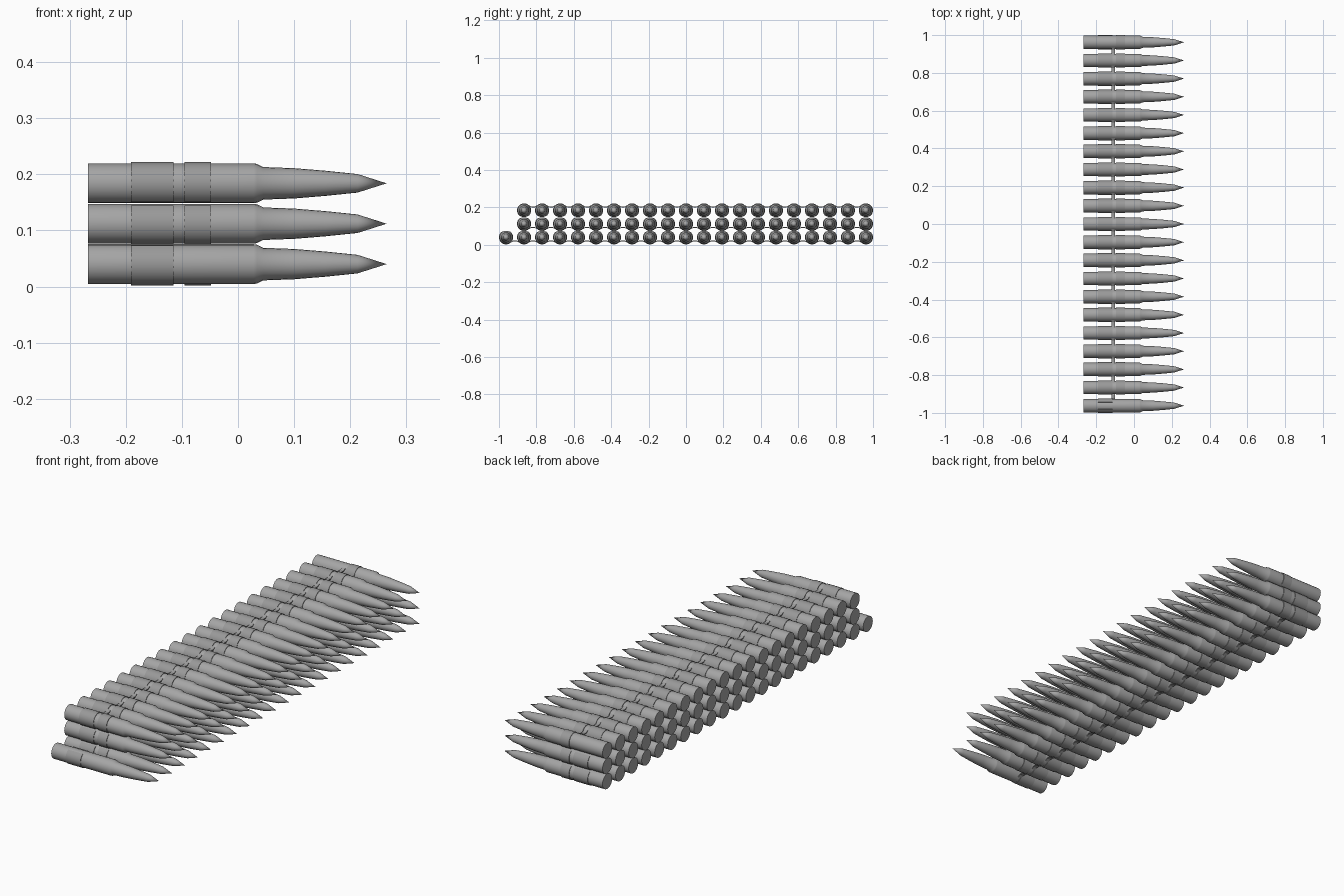
import bpy, bmesh
from math import sin, cos, pi, radians

if "Cube" in bpy.data.objects:
    bpy.data.objects.remove(bpy.data.objects["Cube"])

PITCH, RADIUS = 0.0962, 0.0355
ROWS = [(0.04, 21, -1), (0.112, 20, -1), (0.184, 20, 1)]  # height, count, link side
Y_END = 0.962


def grey(name, value):
    mat = bpy.data.materials.new(name)
    mat.diffuse_color = (value, value, value, 1)
    mat.use_nodes = True
    mat.node_tree.nodes["Principled BSDF"].inputs["Base Color"].default_value = mat.diffuse_color
    return mat


def finish(bm, name, mat):
    bmesh.ops.recalc_face_normals(bm, faces=bm.faces)
    mesh = bpy.data.meshes.new(name)
    bm.to_mesh(mesh)
    bm.free()
    mesh.shade_smooth()
    mesh.set_sharp_from_angle(angle=radians(30))
    mesh.materials.append(mat)
    return mesh


def place(mesh, name, y, z, side=1):
    ob = bpy.data.objects.new(name, mesh)
    ob.location = (0, y, z)
    ob.rotation_euler.x = 0 if side > 0 else pi
    bpy.context.collection.objects.link(ob)


def skin(bm, rings):
    n = len(rings[0])
    for a, b in zip(rings, rings[1:]):
        for i in range(n):
            j = (i + 1) % n
            bm.faces.new((a[i], a[j], b[j], b[i]))


# Cartridge: revolved profile of case, shoulder and pointed tip
def cartridge_mesh(mat, sides=20):
    profile = [(-0.267, RADIUS), (0.028, RADIUS), (0.034, 0.0345), (0.045, 0.029),
               (0.10, 0.027), (0.155, 0.0225), (0.213, 0.0165)]
    bm = bmesh.new()
    rings = [[bm.verts.new((x, r * cos(2 * pi * i / sides), r * sin(2 * pi * i / sides)))
              for i in range(sides)] for x, r in profile]
    skin(bm, rings)
    bm.faces.new(rings[0])
    tip = bm.verts.new((0.265, 0, 0))
    for i in range(sides):
        bm.faces.new((rings[-1][i], rings[-1][(i + 1) % sides], tip))
    return finish(bm, "cartridge", mat)


# Link clip: open C-shaped band, gap at the bottom
def clip_mesh(name, x0, x1, mat, steps=18):
    bm = bmesh.new()
    r0, r1, gap = RADIUS - 0.001, 0.038, radians(30)
    rings = []
    for i in range(steps + 1):
        a = -pi / 2 + gap + (2 * pi - 2 * gap) * i / steps
        rings.append([bm.verts.new((x, r * cos(a), r * sin(a)))
                      for x, r in ((x0, r0), (x1, r0), (x1, r1), (x0, r1))])
    skin(bm, rings)
    bm.faces.new(rings[0])
    bm.faces.new(rings[-1])
    return finish(bm, name, mat)


# Bridge: slim bent plate joining neighbouring clips
def bridge_mesh(mat):
    bm = bmesh.new()
    path = [(0.027, 0.024), (0.039, 0.017), (PITCH - 0.039, 0.017), (PITCH - 0.027, 0.024)]
    rings = [[bm.verts.new((x, y, z + d)) for x, d in
              ((-0.118, 0), (-0.100, 0), (-0.100, 0.004), (-0.118, 0.004))] for y, z in path]
    skin(bm, rings)
    bm.faces.new(rings[0])
    bm.faces.new(rings[-1])
    return finish(bm, "link_bridge", mat)


case_grey, link_grey = grey("case_grey", 0.38), grey("link_grey", 0.32)
cartridge = cartridge_mesh(case_grey)
wide = clip_mesh("wide_clip", -0.191, -0.115, link_grey)
narrow = clip_mesh("narrow_clip", -0.095, -0.048, link_grey)
bridge = bridge_mesh(link_grey)

# Three stacked rows; the lowest one has an extra leading round
for row, (z, count, side) in enumerate(ROWS):
    for i in range(count):
        y = Y_END - PITCH * i
        place(cartridge, "cartridge", y, z)
        if not (row == 2 and i == 0):
            place(wide, "wide_clip", y, z, side)
        if not (row == 0 and i == count - 1):
            place(narrow, "narrow_clip", y, z, side)
        if i < count - 1:
            # a flipped bridge extends toward -y, an upright one toward +y
            place(bridge, "link_bridge", y if side < 0 else y - PITCH, z, side)
